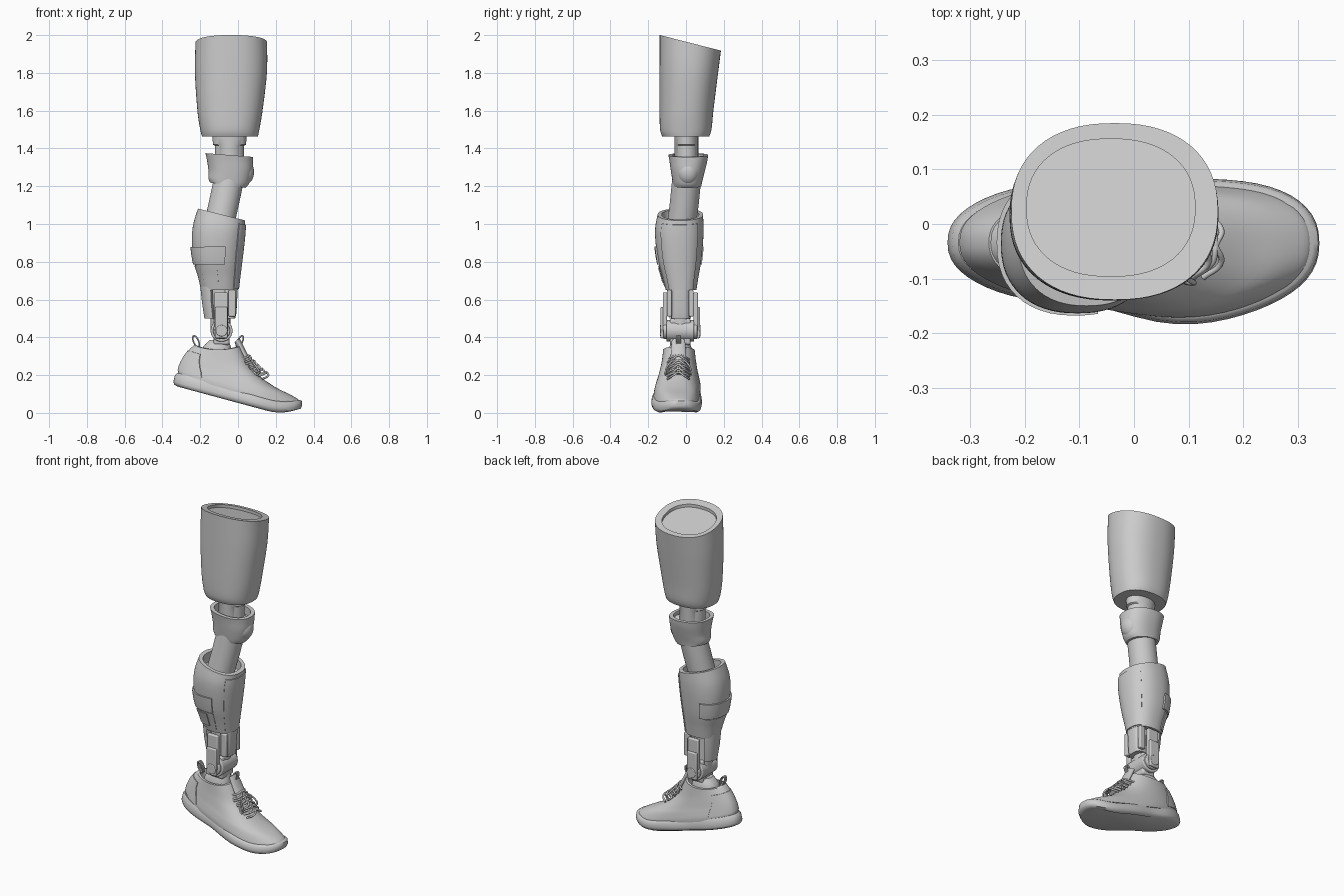
import bpy
import bmesh
from math import sin, cos, pi, radians, exp, copysign
from mathutils import Vector

cube = bpy.data.objects.get("Cube")
if cube:
    bpy.data.objects.remove(cube, do_unlink=True)

grey = bpy.data.materials.new("light grey")
grey.use_nodes = True
grey.diffuse_color = (0.6, 0.6, 0.6, 1)
grey.node_tree.nodes["Principled BSDF"].inputs["Base Color"].default_value = grey.diffuse_color

SIDES = 64
MID_Y = -0.03


def finish(name, bm, angle=35):
    """Turn a bmesh into a named, shaded object."""
    bmesh.ops.recalc_face_normals(bm, faces=bm.faces)
    mesh = bpy.data.meshes.new(name)
    bm.to_mesh(mesh)
    bm.free()
    obj = bpy.data.objects.new(name, mesh)
    bpy.context.collection.objects.link(obj)
    mesh.materials.append(grey)
    activate(obj)
    bpy.ops.object.shade_smooth_by_angle(angle=radians(angle))
    return obj


def activate(obj):
    bpy.ops.object.select_all(action="DESELECT")
    obj.select_set(True)
    bpy.context.view_layer.objects.active = obj


def loft(name, rings, angle=35):
    """Skin a stack of closed point rings and cap both ends."""
    bm = bmesh.new()
    rows = [[bm.verts.new(p) for p in ring] for ring in rings]
    for low, high in zip(rows, rows[1:]):
        for i in range(len(low)):
            j = (i + 1) % len(low)
            bm.faces.new((low[i], low[j], high[j], high[i]))
    bm.faces.new(rows[0])
    bm.faces.new(rows[-1])
    return finish(name, bm, angle)


def spow(value, power):
    return copysign(abs(value) ** power, value)


def angles(start=None, end=None):
    if start is None:
        return [2 * pi * i / SIDES for i in range(SIDES)]
    return [radians(start + (end - start) * i / 24) for i in range(25)]


def oval(section, turn=None, grow=0.0, square=2.3):
    """Points of a tilted oval: z, centre x/y, radius x/y, slope x/y."""
    z, cx, cy, rx, ry, sx, sy = section
    points = []
    for a in turn or angles():
        dx = (rx + grow) * spow(cos(a), 2 / square)
        dy = (ry + grow) * spow(sin(a), 2 / square)
        points.append(Vector((cx + dx, cy + dy, z + sx * dx + sy * dy)))
    return points


def section(z, x0, x1, y0, y1, sx=0, sy=0):
    return (z, (x0 + x1) / 2, (y0 + y1) / 2, (x1 - x0) / 2, (y1 - y0) / 2, sx, sy)


def blend(sections, steps=5):
    """Catmull-Rom smoothing through the key sections."""
    out = []
    last = len(sections) - 1
    for i in range(last):
        a, b, c, d = (sections[min(max(k, 0), last)] for k in range(i - 1, i + 3))
        for s in range(steps):
            t = s / steps
            out.append(tuple(
                q + t * ((r - p) + t * (2 * p - 5 * q + 4 * r - w + t * (3 * (q - r) + w - p))) / 2
                for p, q, r, w in zip(a, b, c, d)))
    return out + [sections[-1]]


def cup(sections, wall, depth):
    """Smooth shell whose top has a rim and a sunken floor."""
    body = blend(sections)
    z, cx, cy, rx, ry, sx, sy = body[-1]
    rim = (z, cx, cy, rx - wall, ry - wall, sx, sy)
    floor = (z - depth,) + rim[1:]
    return body + [rim, floor]


def sample(sections, z):
    for low, high in zip(sections, sections[1:]):
        if low[0] <= z <= high[0]:
            t = (z - low[0]) / (high[0] - low[0])
            return tuple(p + t * (q - p) for p, q in zip(low, high))
    return sections[0] if z < sections[0][0] else sections[-1]


def patch(name, sections, start, end, bottom, top, raised):
    """Thin curved plate hugging part of a lofted body."""
    rings = []
    for i in range(13):
        s = sample(sections, bottom + (top - bottom) * i / 12)
        turn = angles(start, end)
        rings.append(oval(s, turn, raised) + oval(s, turn[::-1], -0.02))
    return loft(name, rings)


def bevel(obj, width):
    mod = obj.modifiers.new("bevel", "BEVEL")
    mod.width = width
    mod.segments = 3


def box(name, x0, x1, y0, y1, z0, z1, round_edge=0.006):
    bm = bmesh.new()
    bmesh.ops.create_cube(bm, size=1)
    for v in bm.verts:
        v.co = Vector(((x0 + x1) / 2 + v.co.x * (x1 - x0),
                       (y0 + y1) / 2 + v.co.y * (y1 - y0),
                       (z0 + z1) / 2 + v.co.z * (z1 - z0)))
    obj = finish(name, bm)
    bevel(obj, round_edge)


def disc(name, x, z, radius, y0, y1):
    """Cylinder lying along y."""
    ring = [(x + radius * cos(a), z + radius * sin(a)) for a in angles()]
    obj = loft(name, [[(px, y, pz) for px, pz in ring] for y in (y0, y1)])
    bevel(obj, 0.005)


def cord(name, points, thickness, closed=False):
    data = bpy.data.curves.new(name, "CURVE")
    data.dimensions = "3D"
    data.bevel_depth = thickness
    data.bevel_resolution = 2
    data.resolution_u = 6
    data.use_fill_caps = True
    line = data.splines.new("BEZIER")
    line.bezier_points.add(len(points) - 1)
    for knot, p in zip(line.bezier_points, points):
        knot.co = p
        knot.handle_left_type = knot.handle_right_type = "AUTO"
    line.use_cyclic_u = closed
    obj = bpy.data.objects.new(name, data)
    bpy.context.collection.objects.link(obj)
    data.materials.append(grey)
    activate(obj)
    bpy.ops.object.convert(target="MESH")


# Thigh socket with slanted top and sunken disc
thigh = blend([section(1.462, -.19, .105, -.125, .122), section(1.5, -.2, .113, -.137, .135),
               section(1.6, -.215, .13, -.14, .145), section(1.8, -.228, .153, -.14, .168, 0, -.1),
               section(1.959, -.225, .154, -.139, .185, 0, -.255)])
under = section(1.462, -.165, .08, -.1, .1)
lip = section(1.956, -.197, .112, -.096, .156, 0, -.255)
floor = (lip[0] - 0.018,) + lip[1:]
loft("thigh_socket", [oval(s) for s in [under] + thigh + [lip, floor]])

# Knee: neck, collar and kneecap
loft("knee_neck", [oval(section(z, -.045 - r, -.045 + r, -.06, .065), square=2)
                   for z, r in ((1.3, .077), (1.415, .077), (1.42, .088), (1.47, .09))])
knee = [section(1.205, -.148, .04, -.068, .082, -.15), section(1.23, -.157, .06, -.072, .087, -.12),
        section(1.28, -.156, .077, -.08, .1), section(1.33, -.163, .08, -.087, .112),
        section(1.365, -.172, .08, -.093, .117, -.08)]
loft("knee_collar", [oval(s) for s in cup(knee, 0.022, 0.05)])
bm = bmesh.new()
bmesh.ops.create_uvsphere(bm, u_segments=32, v_segments=16, radius=1)
for v in bm.verts:
    v.co = Vector((.03 + .055 * v.co.x, .01 + .06 * v.co.y, 1.275 + .07 * v.co.z))
finish("kneecap", bm)

# Leaning tube between knee and calf
loft("leg_tube", [oval(section(z, c - .081, c + .081, y - .077, y + .077), square=2)
                  for z, c, y in ((.95, -.11, -.03), (1.1, -.077, -.01), (1.25, -.045, .005))])

# Calf shell and its plates
calf = [section(.65, -.192, 0, -.107, .055), section(.72, -.208, .008, -.125, .066),
        section(.8, -.232, .018, -.147, .08), section(.9, -.244, .03, -.161, .09),
        section(.98, -.238, .036, -.163, .093, -.1), section(1.05, -.212, .038, -.15, .09, -.25)]
calf_shell = blend(calf)
loft("calf_shell", [oval(s) for s in cup(calf, 0.022, 0.06)])
patch("shin_plate", calf_shell, -45, 45, .655, 1.02, .005)
patch("calf_upper_panel", calf_shell, 105, 284, .785, .88, .009)
patch("calf_middle_panel", calf_shell, 120, 284, .67, .78, .004)
patch("calf_side_panel", calf_shell, 225, 268, .69, .77, .009)

# Lower leg frame
loft("shin_core", [oval(section(z, -.145, -.04, -.08, .02)) for z in (.44, .7)])
loft("heel_guard", [oval(s, angles(115, 250)) + oval(s, angles(250, 115), -0.025)
                    for s in (section(.5, -.178, -.03, -.09, .03), section(.58, -.19, -.03, -.1, .04),
                              section(.67, -.2, -.02, -.105, .045))])
loft("shin_extension", [oval(section(z, -.09, x, -.078, .02), square=3)
                        for z, x in ((.5, -.015), (.53, -.008), (.68, 0))])
for label, side in (("right", -1), ("left", 1)):
    def span(inner, outer):
        return sorted((MID_Y + side * inner, MID_Y + side * outer))
    box(label + "_strut", -.125, -.053, *span(.07, .093), .43, .638)
    disc(label + "_strut_end", -.087, .435, .045, *span(.07, .09))
    box(label + "_pivot_plate", -.122, -.056, *span(.088, .105), .395, .56)
    disc(label + "_pivot_cap", -.087, .435, .03, *span(.1, .108))
    box(label + "_front_rail", -.05, -.012, *span(.045, .07), .51, .65)
disc("ankle_barrel", -.087, .435, .058, MID_Y - .073, MID_Y + .073)
box("ankle_block", -.13, -.045, MID_Y - .055, MID_Y + .055, .36, .5, .012)
loft("ankle_cone", [oval(s) for s in blend([section(.26, -.2, -.02, -.1, .04),
     section(.34, -.19, -.035, -.09, .03), section(.385, -.15, -.05, -.075, .015)])])


# Shoe: rings run from a heel point to a toe point
def shoe_ring(hx, hz, tx, tz, width, spring=0.0, sag=0.0, waist=0.0, flare=0.12, turn=None, grow=0.0):
    points = []
    for a in turn or angles():
        u = spow(cos(a), 0.9)
        x = (hx + tx) / 2 + u * ((tx - hx) / 2 + grow)
        z = hz + (tz - hz) * (u + 1) / 2 + spring * max(0, u - .5) ** 2 - sag * (1 - u * u)
        pinch = 1 - waist * exp(-((u + .25) / .3) ** 2)
        y = (width + grow) * spow(sin(a), 0.85) * (1 + flare * u) * pinch
        shift = -.034 - .016 * exp(-((x - .1) / .15) ** 2)
        points.append(Vector((x, shift + y, z)))
    return points


loft("sole", [shoe_ring(*r, spring=.19, waist=.13) for r in (
    (-.322, .14, .31, -.031, .115), (-.338, .15, .332, -.025, .13), (-.342, .165, .34, -.01, .134),
    (-.334, .2, .338, .015, .13), (-.322, .212, .328, .022, .122))], 50)

upper = [(-.318, .2, .325, .012, .12, .19), (-.316, .225, .318, .03, .12, .17),
         (-.31, .25, .275, .085, .112, .05), (-.3, .272, .2, .135, .103, 0),
         (-.285, .3, .125, .187, .095, 0), (-.262, .33, .062, .25, .088, 0, .005),
         (-.235, .357, .012, .352, .082, 0, .02)]
collar = [(-.222, .358, 0, .353, .07, 0, .02), (-.215, .3, -.005, .3, .066)]
loft("shoe_upper", [shoe_ring(*r) for r in blend([r + (0,) * (7 - len(r)) for r in upper], 4)]
     + [shoe_ring(*r) for r in collar], 50)
loft("heel_counter", [shoe_ring(*r, turn=angles(125, 235), grow=.004)
                      + shoe_ring(*r, turn=angles(235, 125), grow=-.01) for r in upper[1:6]], 50)

# Tongue, pull loops and laces
tongue = ((-.005, .385, .035), (.022, .33, .04), (.05, .275, .042), (.11, .205, .04))
loft("tongue", [[Vector((x + .014 * cos(a), -.04 + w * sin(a), z + .01 * cos(a)))
                 for a in angles()] for x, z, w in tongue], 50)
for name, x, lean in (("heel_loop", -.222, -.01), ("tongue_loop", .01, .012)):
    ring = [(x + .014 * cos(a) + lean * sin(a), .378 + .03 * sin(a)) for a in angles()[::4]]
    for k in range(4):
        cord(name, [(px, -.049 + .006 * k, pz) for px, pz in ring], .004, True)
for i in range(5):
    x, z = .04 + .023 * i, .298 - .027 * i + .0012 * i * i
    for side in (-1, 1):
        cord("lace", [(x - .025, -.04 - side * .058, z - .015), (x + .012, -.04 - side * .03, z),
                      (x + .018, -.04, z + .006), (x + .028, -.04 + side * .03, z - .012),
                      (x - .005, -.04 + side * .058, z - .03)], .0055)
for side in (-1, 1):
    cord("lace_bow", [(.065, -.04 + side * .015, .275), (.085, -.04 + side * .05, .26),
                      (.105, -.04 + side * .068, .205), (.085, -.04 + side * .06, .215)], .005, True)
